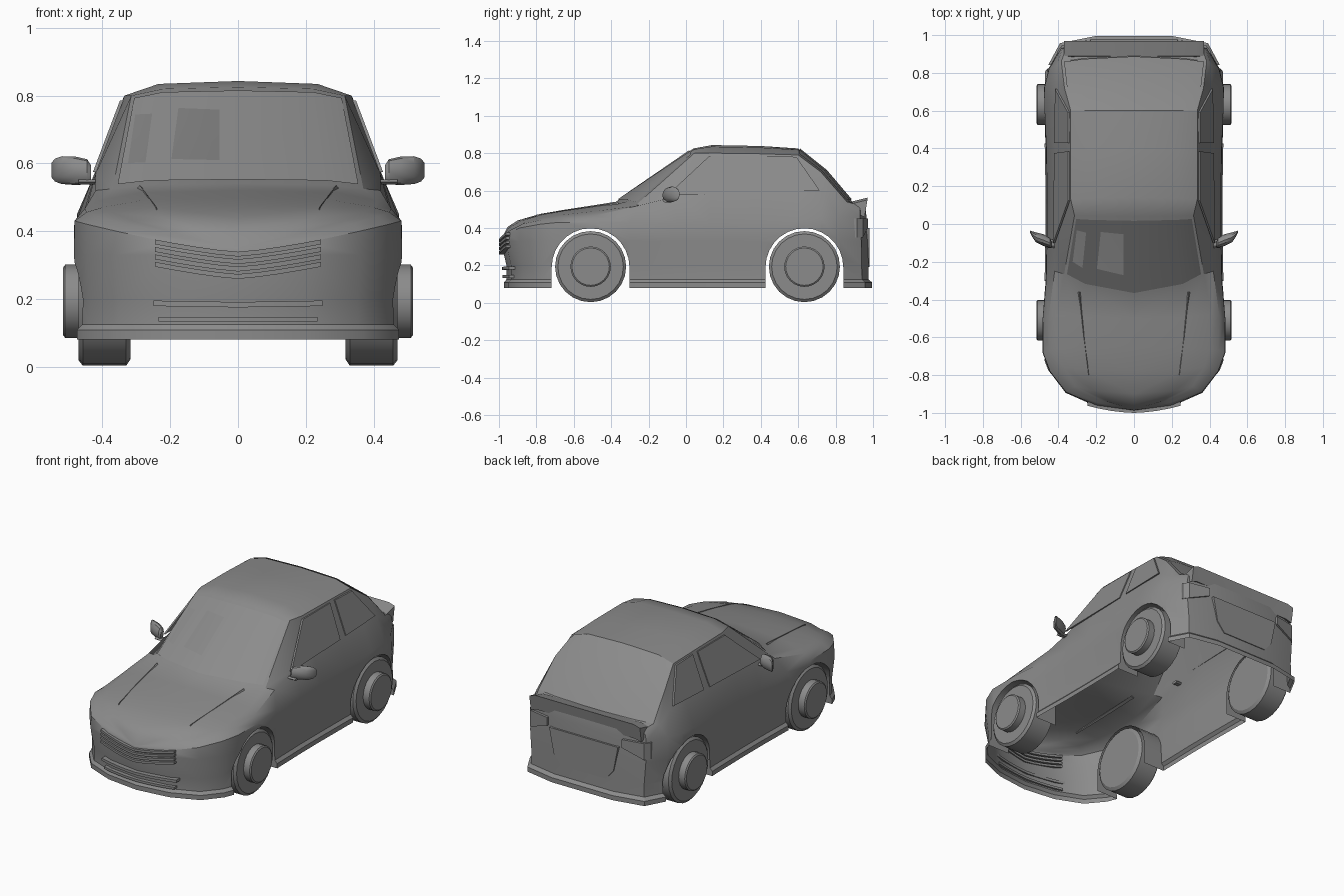
import bpy, bmesh, math
from mathutils import Vector as V

if "Cube" in bpy.data.objects:
    bpy.data.objects.remove(bpy.data.objects["Cube"])

paint = bpy.data.materials.new("dark_grey")
paint.diffuse_color = (.26, .26, .26, 1)
paint.use_nodes = True
paint.node_tree.nodes["Principled BSDF"].inputs["Base Color"].default_value = paint.diffuse_color


def make(name, bm):
    bmesh.ops.remove_doubles(bm, verts=bm.verts, dist=1e-4)
    bmesh.ops.recalc_face_normals(bm, faces=bm.faces)
    me = bpy.data.meshes.new(name)
    bm.to_mesh(me)
    bm.free()
    me.materials.append(paint)
    ob = bpy.data.objects.new(name, me)
    bpy.context.collection.objects.link(ob)
    return ob


def skin(bm, rows, ring=False, caps=False):
    """Quads between consecutive rows of points."""
    g = [[bm.verts.new(p) for p in r] for r in rows]
    n = len(g[0])
    for a, b in zip(g, g[1:]):
        for j in range(n if ring else n - 1):
            k = (j + 1) % n
            bm.faces.new((a[j], a[k], b[k], b[j]))
    if caps:
        bm.faces.new(g[0])
        bm.faces.new(g[-1])


def loft(name, rows, ring=True, caps=True):
    bm = bmesh.new()
    skin(bm, rows, ring, caps)
    return make(name, bm)


def ellipse(x, yc, zc, ry, rz, n=24):
    return [(x, yc + ry * math.cos(2 * math.pi * i / n),
             zc + rz * math.sin(2 * math.pi * i / n)) for i in range(n)]


# Body stations, nose to tail: centre line (y, z), top edge and shoulder (x, y, z)
centre = [(-.985, .345), (-.955, .405), (-.90, .44), (-.78, .475), (-.65, .497), (-.5, .52),
          (-.375, .54), (.04, .825), (.14, .843), (.4, .838), (.6, .825), (.75, .705),
          (.89, .54), (.95, .53), (.955, .53), (.955, .53)]
rail = [(0, -.985, .345), (.17, -.935, .39), (.31, -.86, .43), (.37, -.76, .455),
        (.40, -.66, .47), (.41, -.48, .49), (.37, -.265, .525), (.315, .045, .80),
        (.335, .13, .80), (.337, .38, .797), (.335, .6, .79), (.368, .72, .70),
        (.385, .86, .54), (.36, .93, .52), (.2, .955, .525), (0, .955, .53)]
shoulder = [(0, -.985, .345), (.2, -.96, .365), (.36, -.89, .40), (.445, -.78, .42),
            (.482, -.68, .43), (.483, -.5, .43), (.465, -.3, .43), (.46, -.05, .42),
            (.46, .13, .42), (.463, .38, .43), (.473, .6, .44), (.475, .72, .45),
            (.45, .82, .46), (.385, .93, .46), (.2, .965, .46), (0, .965, .46)]
belt = {6: (.42, -.25, .52), 7: (.42, -.05, .57), 8: (.42, .13, .575), 9: (.42, .38, .58),
        10: (.417, .6, .585), 11: (.41, .74, .585), 12: (.41, .84, .53)}
# lower levels: z, width scale, shift at nose, shift at tail
levels = [(.33, .005, -.005, .008), (.2, -.02, .025, .01), (.125, -.015, .025, .012),
          (.108, .018, .012, .03), (.08, .018, .012, .03)]


def clamp(t):
    return max(0, min(1, t))


def station(i):
    c, r, s = V((0, *centre[i])), V(rail[i]), V(shoulder[i])
    mid = V((r.x * .7, c.y + (r.y - c.y) * .45, r.z + (c.z - r.z) * .8))
    b = V(belt[i]) if i in belt else (r + s) / 2 + V((.006 if s.x else 0, 0, .006))
    low = [V((s.x * (1 + k), s.y + f * clamp((-s.y - .7) * 4) + t * clamp((s.y - .7) * 4), z))
           for z, k, f, t in levels]
    return [c, mid, r, b, s] + low


rows = [station(i) for i in range(len(centre))]
bm = bmesh.new()
skin(bm, rows)
skin(bm, [[(-p.x, p.y, p.z) for p in r] for r in rows])
bmesh.ops.remove_doubles(bm, verts=bm.verts, dist=1e-4)
bmesh.ops.contextual_create(bm, geom=[e for e in bm.edges if e.is_boundary])
body = make("body_shell", bm)

# Wheel arches cut through the flanks
WHEELS = (-.51, .633)
INNER = .33
bm = bmesh.new()
for yc in WHEELS:
    arch = [(yc + .208 * math.cos(math.pi * i / 14), .19 + .208 * math.sin(math.pi * i / 14))
            for i in range(15)]
    arch = [(yc + .208, 0)] + arch + [(yc - .208, 0)]
    for s in (1, -1):
        skin(bm, [[(s * x, y, z) for y, z in arch] for x in (INNER, .7)], True, True)
cutter = make("arch_cutter", bm)
cutter.hide_render = True
mod = body.modifiers.new("arches", 'BOOLEAN')
mod.operation, mod.solver, mod.object = 'DIFFERENCE', 'EXACT', cutter
bpy.context.view_layer.update()
cut = bpy.data.meshes.new_from_object(
    body.evaluated_get(bpy.context.evaluated_depsgraph_get()))
body.modifiers.clear()
body.data = cut
bpy.data.objects.remove(cutter)

# Open the underside and the inner walls of the wheel wells
bm = bmesh.new()
bm.from_mesh(cut)
bm.normal_update()
gone = []
for f in bm.faces:
    c = f.calc_center_median()
    if (f.normal.z < -.9 and c.z < .09) or (
            abs(f.normal.x) > .99 and abs(abs(c.x) - INNER) < .002):
        gone.append(f)
bmesh.ops.delete(bm, geom=gone, context='FACES')
bm.to_mesh(cut)
bm.free()
cut.materials.clear()
cut.materials.append(paint)


# Windscreen and rear window, just proud of the shell
def glass(name, ids, dy):
    half = []
    for i in ids:
        c, m, r = rows[i][:3]
        half.append([c, m, r.lerp(m, .12)])
    half[0] = [a.lerp(b, .03) for a, b in zip(half[0], half[1])]
    half[-1] = [a.lerp(b, .05) for a, b in zip(half[-1], half[-2])]
    off = V((0, dy, .004))
    pane = loft(name, [[V((-p.x, p.y, p.z)) + off for p in h[:0:-1]] + [p + off for p in h]
                       for h in half], False, False)
    if pane.data.polygons[0].normal.z < 0:
        pane.data.flip_normals()


glass("windscreen", (6, 7), -.003)
glass("rear_window", (10, 11, 12), .004)

panes = {"front": [(-.1, .575), (.125, .785), (.385, .785), (.375, .587)],
         "rear": [(.43, .59), (.43, .785), (.59, .78), (.715, .6)]}
for s, side in ((1, "right"), (-1, "left")):
    # Side windows
    for part, poly in panes.items():
        loft(f"{part}_side_window_{side}",
             [[(s * (.42 - (z - .575) * .378 + d), y, z) for y, z in poly] for d in (-.002, .008)])

    # Door mirror on a short stem
    loft(f"mirror_{side}", [ellipse(s * x, y, z, ry, rz, 12) for x, y, ry, z, rz in (
        (.434, -.11, .01, .57, .024), (.445, -.1, .026, .575, .037), (.48, -.085, .031, .578, .042),
        (.52, -.07, .026, .58, .041), (.54, -.052, .014, .58, .034), (.55, -.04, .005, .58, .022))])
    loft(f"mirror_stem_{side}", [ellipse(s * x, -.105, .545, .022, .009, 6) for x in (.39, .47)])

    # Wheels with protruding hubs
    for yc, end in zip(WHEELS, ("front", "rear")):
        loft(f"{end}_wheel_{side}", [ellipse(s * x, yc, .193, r, r) for x, r in (
            (.318, .172), (.33, .19), (.458, .19), (.47, .175),
            (.47, .108), (.51, .108), (.516, .1))])

    # Bonnet crease and tail lamp
    loft(f"bonnet_crease_{side}", [[(s * (x - w), y, z - .008), (s * x, y, z + .004),
                                    (s * (x + w), y, z - .012)]
                                   for x, y, z, w in ((.29, -.36, .532, .012),
                                                      (.265, -.6, .498, .008),
                                                      (.24, -.8, .467, .002))])
    loft(f"tail_lamp_{side}", [[(s * x, y, .45), (s * x, y, z), (s * x, y - .02, z),
                                (s * x, y - .02, .45)]
                               for x, y, z in ((.405, .915, .35), (.382, .946, .35),
                                               (.25, .972, .4))])


# Grille slats and lower intake bars wrapped round the nose
def bar(name, zc, ze, w, h, y0):
    secs = []
    for i in range(-4, 5):
        t = i / 4
        x = w * t
        y = y0 + .5 * x * x + .03 * abs(x)
        z = zc + (ze - zc) * abs(t) ** 1.3
        secs.append([(x, y, z + h / 2), (x, y, z - h / 2),
                     (x, y + .035, z - h / 2), (x, y + .035, z + h / 2)])
    loft(name, secs)


for i in range(4):
    bar(f"grille_slat_{i + 1}", .332 - .022 * i, .368 - .022 * i, .245, .014, -1.0)
bar("upper_intake_bar", .183, .187, .25, .016, -.985)
bar("middle_intake_bar", .14, .14, .235, .014, -.98)

# Tail: spoiler and number-plate panel
spoiler = [(.875, .52), (.89, .542), (.97, .562), (.955, .47), (.93, .48)]
loft("spoiler", [[(x, y, z - d) for y, z in spoiler]
                 for x, d in ((-.37, .012), (-.33, 0), (.33, 0), (.37, .012))])
plate = [(-.23, .4), (.23, .4), (.2, .25), (.15, .19), (-.15, .19), (-.2, .25)]
loft("tailgate_panel", [[(x, y, z) for x, z in plate] for y in (.96, .98)])

bpy.ops.object.select_all(action='SELECT')
bpy.context.view_layer.objects.active = body
bpy.ops.object.shade_smooth_by_angle(angle=math.radians(32))
